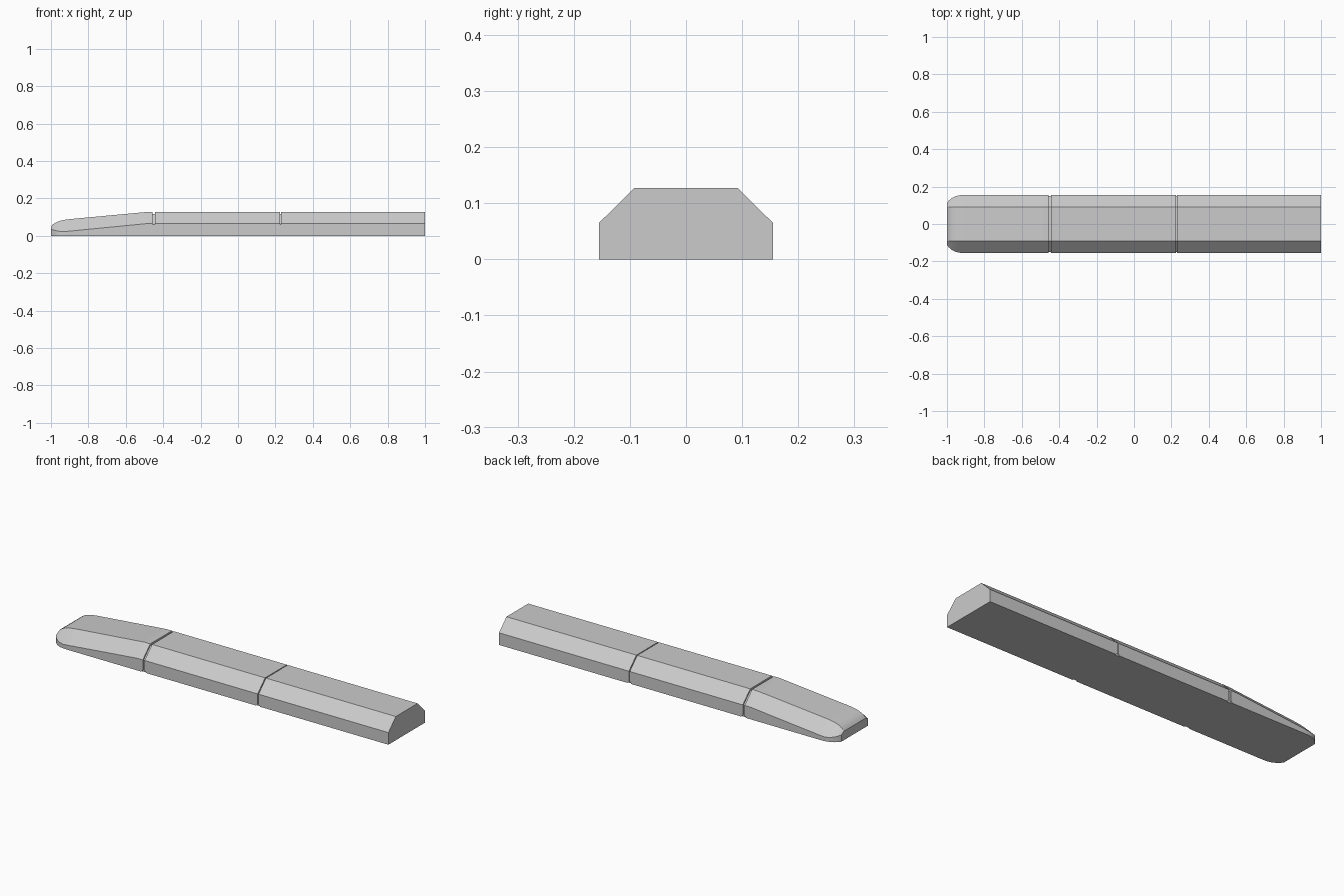
import bpy
import bmesh

cube = bpy.data.objects.get("Cube")
if cube:
    bpy.data.objects.remove(cube, do_unlink=True)

grey = bpy.data.materials.new("light_grey")
grey.use_nodes = True
colour = (0.6, 0.6, 0.6, 1)
grey.diffuse_color = colour
grey.node_tree.nodes["Principled BSDF"].inputs["Base Color"].default_value = colour

SIDE, ROOF, TOP, SHOULDER = 0.155, 0.092, 0.127, 0.065


def section(x, top=TOP, shoulder=SHOULDER, side=SIDE):
    """Six-sided cross-section: flat floor, upright sides, sloped shoulders, flat roof."""
    half = [(side, 0), (side, shoulder), (min(ROOF, side), top)]
    return [(x, y, z) for y, z in half] + [(x, -y, z) for y, z in reversed(half)]


def loft(name, sections, chamfer_at=(), smooth_before=-2):
    """Skin the sections, soften the floor edge at the joints and round the nose."""
    bm = bmesh.new()
    rings = [[bm.verts.new(p) for p in s] for s in sections]
    for a, b in zip(rings, rings[1:]):
        n = len(a)
        for i in range(n):
            j = (i + 1) % n
            bm.faces.new((a[i], a[j], b[j], b[i]))
    bm.faces.new(rings[0])
    bm.faces.new(rings[-1])
    for x in chamfer_at:
        edges = [e for e in bm.edges
                 if all(abs(v.co.x - x) < 1e-4 and v.co.z < 1e-4 for v in e.verts)]
        bmesh.ops.bevel(bm, geom=edges, offset=0.01, segments=1, affect='EDGES')
    bmesh.ops.recalc_face_normals(bm, faces=bm.faces[:])
    for f in bm.faces:
        f.smooth = f.calc_center_median().x < smooth_before and abs(f.normal.x) < 0.95
    for e in bm.edges:
        e.smooth = e.calc_face_angle(0) < 0.5
    mesh = bpy.data.meshes.new(name)
    bm.to_mesh(mesh)
    bm.free()
    mesh.materials.append(grey)
    obj = bpy.data.objects.new(name, mesh)
    bpy.context.collection.objects.link(obj)
    return obj


# Nose segment: sloping roof that rounds down to a blunt tip
loft("nose_segment", [
    section(-1.0, 0.048, 0.036, 0.113),
    section(-0.99, 0.061, 0.032, 0.125),
    section(-0.975, 0.071, 0.028, 0.138),
    section(-0.955, 0.079, 0.024, 0.148),
    section(-0.93, 0.085, 0.022, 0.154),
    section(-0.9, 0.089, 0.025),
    section(-0.49),
    section(-0.456),
], chamfer_at=[-0.456], smooth_before=-0.9)

# Straight middle and rear segments
loft("middle_segment", [section(-0.445), section(0.225)], chamfer_at=[-0.445, 0.225])
loft("rear_segment", [section(0.23), section(1.0)], chamfer_at=[0.23])

# Slightly recessed connectors that close the joints
for name, x in (("front_joint", -0.45), ("rear_joint", 0.2275)):
    loft(name, [section(x + d, TOP - 0.01, SHOULDER - 0.005, SIDE - 0.006)
                for d in (-0.025, 0.025)])
